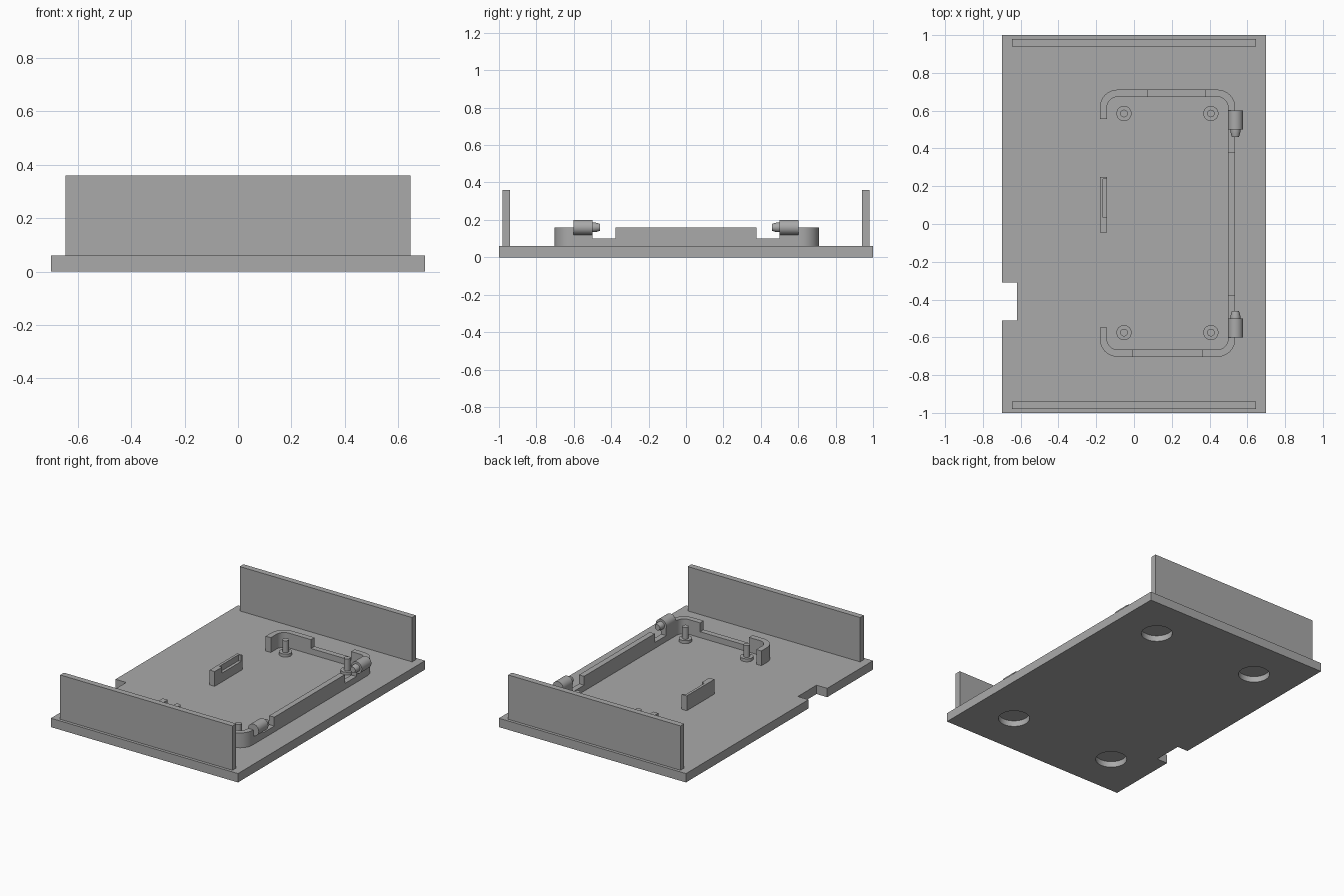
import bpy, bmesh
from math import sin, cos, pi
from mathutils import Vector

cube = bpy.data.objects.get("Cube")
if cube:
    bpy.data.objects.remove(cube, do_unlink=True)

grey = bpy.data.materials.new("plain grey")
grey.use_nodes = True
grey.diffuse_color = (0.4, 0.4, 0.4, 1)
grey.node_tree.nodes["Principled BSDF"].inputs["Base Color"].default_value = (0.4, 0.4, 0.4, 1)

FLOOR = 0.06   # top of the base plate
TALL = 0.16    # top of the full-height rim
LOW = 0.10     # top of the lowered rim
HALF = 0.019   # half the rim thickness


def finish(name, bm, smooth=False):
    bmesh.ops.recalc_face_normals(bm, faces=bm.faces)
    mesh = bpy.data.meshes.new(name)
    bm.to_mesh(mesh)
    bm.free()
    mesh.materials.append(grey)
    obj = bpy.data.objects.new(name, mesh)
    bpy.context.collection.objects.link(obj)
    if smooth:
        bpy.ops.object.select_all(action='DESELECT')
        obj.select_set(True)
        bpy.context.view_layer.objects.active = obj
        bpy.ops.object.shade_smooth_by_angle(angle=0.6)
    return obj


def prism(name, outline, z0, z1, smooth=False):
    """Extrude a flat outline from z0 to z1."""
    bm = bmesh.new()
    face = bm.faces.new([bm.verts.new((x, y, z0)) for x, y in outline])
    top = bmesh.ops.extrude_face_region(bm, geom=[face])["geom"]
    verts = [v for v in top if isinstance(v, bmesh.types.BMVert)]
    bmesh.ops.translate(bm, verts=verts, vec=(0, 0, z1 - z0))
    return finish(name, bm, smooth)


def box(name, x0, x1, y0, y1, z0, z1):
    return prism(name, [(x0, y0), (x1, y0), (x1, y1), (x0, y1)], z0, z1)


def turned(name, centre, axis, profile, sides=32):
    """Stack of rings (distance, radius) along an axis."""
    bm = bmesh.new()
    rot = Vector((0, 0, 1)).rotation_difference(Vector(axis))
    rings = []
    for d, r in profile:
        rings.append([bm.verts.new(Vector(centre) + rot @ Vector(
            (r * cos(2 * pi * i / sides), r * sin(2 * pi * i / sides), d)))
            for i in range(sides)])
    for a, b in zip(rings, rings[1:]):
        for i in range(sides):
            j = (i + 1) % sides
            bm.faces.new((a[i], a[j], b[j], b[i]))
    bm.faces.new(rings[0])
    bm.faces.new(rings[-1])
    return finish(name, bm, True)


def rim(name, path, top):
    """Thin upright wall following a centre line."""
    pts = [Vector(p) for p in path]
    left, right = [], []
    for i, p in enumerate(pts):
        t = (pts[min(i + 1, len(pts) - 1)] - pts[max(i - 1, 0)]).normalized()
        # square ends: the first and last runs are axis-aligned
        n = Vector((-t.y, t.x)) * HALF
        left.append(p + n)
        right.append(p - n)
    return prism(name, left + right[::-1], FLOOR, top, True)


def arc(cx, cy, r, a0, a1, sy, steps=12):
    return [(cx + r * cos(a0 + (a1 - a0) * i / steps),
             cy + sy * r * sin(a0 + (a1 - a0) * i / steps)) for i in range(steps + 1)]


# Base plate with an edge notch and four round recesses underneath
plate = prism("base_plate", [(-0.7, -1), (0.7, -1), (0.7, 1), (-0.7, 1),
                             (-0.7, -0.31), (-0.62, -0.31), (-0.62, -0.51), (-0.7, -0.51)], 0, FLOOR)
for sx in (-1, 1):
    for sy in (-1, 1):
        cutter = turned("recess_cutter", (sx * 0.4, sy * 0.7, 0), (0, 0, 1),
                        [(-0.05, 0.098), (0.04, 0.098)], 48)
        cutter.hide_render = True
        mod = plate.modifiers.new("recess", 'BOOLEAN')
        mod.object = cutter
        mod.solver = 'EXACT'
        bpy.context.view_layer.objects.active = plate
        bpy.ops.object.modifier_apply(modifier=mod.name)
        bpy.data.objects.remove(cutter, do_unlink=True)

# End walls
for name, s in (("front", -1), ("back", 1)):
    y = sorted((s * 0.94, s * 0.98))
    box(name + "_wall", -0.645, 0.645, y[0], y[1], FLOOR, 0.36)

# Rim around the bay: hook, lowered gap, rounded corner and lowered side on each end
LEFT, RIGHT, R = -0.162, 0.517, 0.075
for name, s, edge, hook_end, gap0, gap1 in (("back", 1, 0.692, 0.555, 0.075, 0.375),
                                            ("front", -1, -0.684, -0.547, -0.005, 0.36)):
    cy = edge - s * R
    rim(name + "_hook", [(LEFT, hook_end), (LEFT, cy - s * 0.01)]
        + arc(LEFT + R, cy, R, pi, pi / 2, s) + [(LEFT + R + 0.01, edge), (gap0, edge)], TALL)
    rim(name + "_low_rim", [(gap0, edge), (gap1, edge)], LOW)
    rim(name + "_corner_rim", [(gap1, edge), (RIGHT - R - 0.01, edge)]
        + arc(RIGHT - R, cy, R, pi / 2, 0, s) + [(RIGHT, cy - s * 0.01), (RIGHT, s * 0.5)], TALL)
    rim(name + "_side_low_rim", [(RIGHT, s * 0.5), (RIGHT, s * 0.378)], LOW)

    # Nozzle lying along the side rim
    turned(name + "_nozzle", (0.537, s * 0.602, TALL), (0, -s, 0),
           [(0, 0.04), (0.102, 0.04), (0.102, 0.026), (0.115, 0.026), (0.142, 0.019)])

    # Mounting posts with a collar
    for side, x in (("right", -0.053), ("left", 0.407)):
        turned(name + "_" + side + "_post", (x, s * 0.58 + 0.005, FLOOR), (0, 0, 1),
               [(0, 0.04), (0.02, 0.04), (0.02, 0.02), (0.1, 0.02)])
rim("side_rim", [(RIGHT, -0.378), (RIGHT, 0.378)], TALL)

# Small latch block with a rebate along its inner top edge
X0, XM, X1 = -0.181, -0.163, -0.143
Y0, YA, YB, Y1 = -0.045, 0.035, 0.238, 0.25
box("latch_base", X0, X1, Y0, Y1, FLOOR, 0.12)
prism("latch_top", [(X0, Y0), (X1, Y0), (X1, YA), (XM, YA),
                    (XM, YB), (X1, YB), (X1, Y1), (X0, Y1)], 0.12, TALL)
